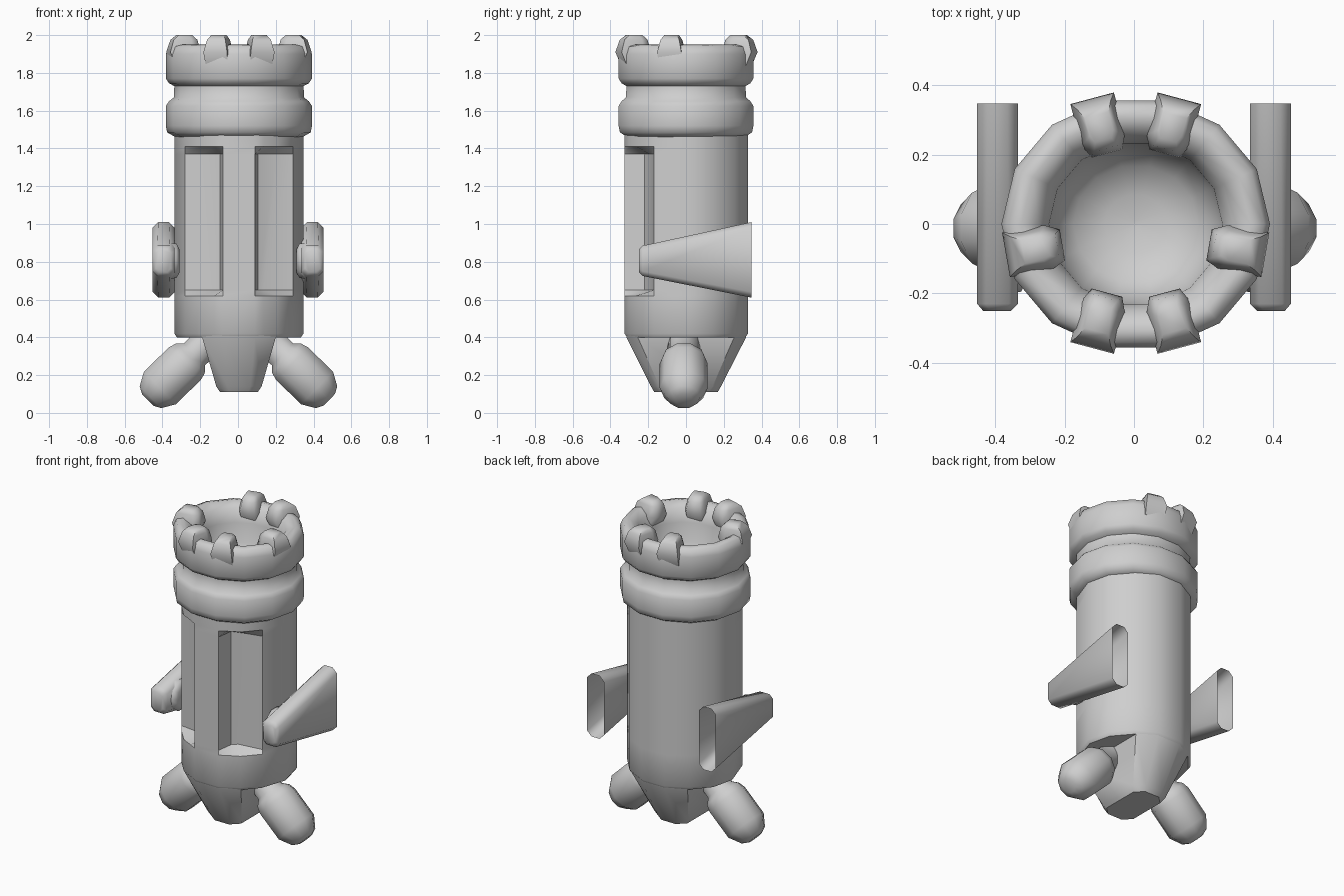
import bpy, bmesh, math
from mathutils import Vector

if "Cube" in bpy.data.objects:
    bpy.data.objects.remove(bpy.data.objects["Cube"], do_unlink=True)

GREY = (0.62, 0.62, 0.62, 1)
mat = bpy.data.materials.new("plain_grey")
mat.use_nodes = True
mat.diffuse_color = GREY
mat.node_tree.nodes["Principled BSDF"].inputs["Base Color"].default_value = GREY
CX, SIDES, FLAT = 0.005, 14, 0.945


def loft(name, rings, cap_start=True, cap_end=True, angle=50):
    """Skin a stack of equal-length rings into one smooth-shaded part."""
    bm = bmesh.new()
    loops = [[bm.verts.new(p) for p in ring] for ring in rings]
    n = len(loops[0])
    for a, b in zip(loops, loops[1:]):
        for i in range(n):
            j = (i + 1) % n
            bm.faces.new((a[i], a[j], b[j], b[i]))
    if cap_start:
        bm.faces.new(loops[0][::-1])
    if cap_end:
        bm.faces.new(loops[-1])
    bmesh.ops.recalc_face_normals(bm, faces=bm.faces)
    mesh = bpy.data.meshes.new(name)
    bm.to_mesh(mesh)
    bm.free()
    obj = bpy.data.objects.new(name, mesh)
    bpy.context.collection.objects.link(obj)
    mesh.materials.append(mat)
    bpy.ops.object.select_all(action="DESELECT")
    obj.select_set(True)
    bpy.context.view_layer.objects.active = obj
    bpy.ops.object.shade_smooth_by_angle(angle=math.radians(angle))
    return obj


def mirrored(half, z):
    """Full ring from the +x half outline, listed front to back."""
    pts = half + [(-x, y) for x, y in reversed(half)]
    return [(x + CX, y, z) for x, y in pts]


def circle(r, z):
    steps = [2 * math.pi * i / SIDES for i in range(SIDES)]
    return [(CX + r * math.cos(a), r * FLAT * math.sin(a), z) for a in steps]


# Body shaft with two tapering front grooves beside a central column
def shaft_half(scale, depth, floor_x):
    groove = [((0.13, -0.3), (0.1, -0.22)), ((0.2, -0.265), (floor_x, -0.19))]
    half = [(0.085, -0.325)]
    for out, deep in groove:
        half.append(tuple(o + (d - o) * depth for o, d in zip(out, deep)))
    half += [(0.285, -0.17), (0.342, 0), (0.308, 0.145), (0.21, 0.26), (0.08, 0.328)]
    return [(x * scale, y * scale) for x, y in half]


shaft = [(0.4, 0.96, 0, 0.14), (0.42, 1, 0, 0.14), (0.62, 1, 0, 0.14),
         (0.65, 1, 1, 0.13), (1.37, 1, 1, 0.2), (1.41, 1, 0, 0.2), (1.5, 1, 0, 0.2)]
loft("body_shaft", [mirrored(shaft_half(s, d, f), z) for z, s, d, f in shaft], angle=40)

# Collar, neck, rim and hollow bowl in one turned profile
profile = [(0.3, 1.45), (0.345, 1.465), (0.38, 1.485), (0.387, 1.52), (0.387, 1.625),
           (0.37, 1.65), (0.345, 1.67), (0.342, 1.73), (0.37, 1.745), (0.387, 1.77),
           (0.387, 1.9), (0.37, 1.94), (0.33, 1.95), (0.28, 1.92), (0.25, 1.84),
           (0.24, 1.72), (0.18, 1.64), (0.09, 1.61), (0.01, 1.6)]
loft("crown_and_collar", [circle(r, z) for r, z in profile], angle=60)

# Merlons on the rim
def merlon(name, x, y, heading):
    out = Vector((math.cos(heading), math.sin(heading), 0))
    side = Vector((-out.y, out.x, 0))
    base = Vector((x + CX, y, 0))
    rings = []
    for z, inner, outer, w in [(1.84, -0.05, 0.05, 0.06), (1.91, -0.085, 0.08, 0.065),
                               (1.975, -0.07, 0.06, 0.05), (2.0, -0.045, 0.03, 0.035)]:
        corners = [(inner, -w * 0.7), (inner * 0.5, -w), (outer, -w),
                   (outer, w), (inner * 0.5, w), (inner, w * 0.7)]
        rings.append([base + out * u + side * v + Vector((0, 0, z)) for u, v in corners])
    loft(name, rings, angle=60)


for s, label in ((1, "left"), (-1, "right")):
    merlon("front_merlon_" + label, 0.105 * s, -0.28, math.radians(-90 + 15 * s))
    merlon("back_merlon_" + label, 0.105 * s, 0.285, math.radians(90 - 15 * s))
    merlon("side_merlon_" + label, 0.295 * s, -0.075, math.radians(90 - 100 * s))

# Tapered keel under the body
keel = [(0.45, [(0.085, -0.322), (0.2, -0.262), (0.2, 0.262), (0.08, 0.325)]),
        (0.4, [(0.085, -0.315), (0.195, -0.255), (0.195, 0.255), (0.08, 0.318)]),
        (0.14, [(0.06, -0.185), (0.12, -0.14), (0.12, 0.14), (0.06, 0.185)]),
        (0.11, [(0.05, -0.168), (0.1, -0.12), (0.1, 0.12), (0.05, 0.168)])]
loft("keel", [mirrored(half, z) for z, half in keel])

# Capsule legs, hollow side fins and their mounts
def fin_ring(s, y, x0, x1, z0, z1, b):
    pts = [(x0 + b, z0), (x1 - b, z0), (x1, z0 + b), (x1, z1 - b),
           (x1 - b, z1), (x0 + b, z1), (x0, z1 - b), (x0, z0 + b)]
    return [(s * x, y, z) for x, z in pts]


def tube(name, start, axis, stations):
    across = Vector((0, 1, 0))
    up = axis.cross(across)
    rings = []
    for d, r in stations:
        steps = [2 * math.pi * i / 10 for i in range(10)]
        rings.append([start + axis * d + (across * math.cos(a) + up * math.sin(a)) * r
                      for a in steps])
    loft(name, rings, angle=60)


for s, label in ((1, "left"), (-1, "right")):
    axis = Vector((s, 0, -0.97)).normalized()
    tube("leg_" + label, Vector((s * 0.14 + CX / 2, -0.012, 0.4)), axis,
         [(0, 0.085), (0.13, 0.085), (0.16, 0.115), (0.2, 0.127), (0.385, 0.127),
          (0.455, 0.085), (0.475, 0.045)])
    loft("fin_" + label, [fin_ring(s, -0.25, 0.355, 0.435, 0.745, 0.865, 0.02),
                          fin_ring(s, -0.23, 0.335, 0.452, 0.725, 0.885, 0.025),
                          fin_ring(s, 0.347, 0.335, 0.452, 0.61, 1.01, 0.03)],
         cap_end=False, angle=60)
    tube("fin_mount_" + label, Vector((s * 0.36, -0.1, 0.805)), Vector((-s, 0, 0)),
         [(0, 0.1), (0.035, 0.095), (0.05, 0.065)])
